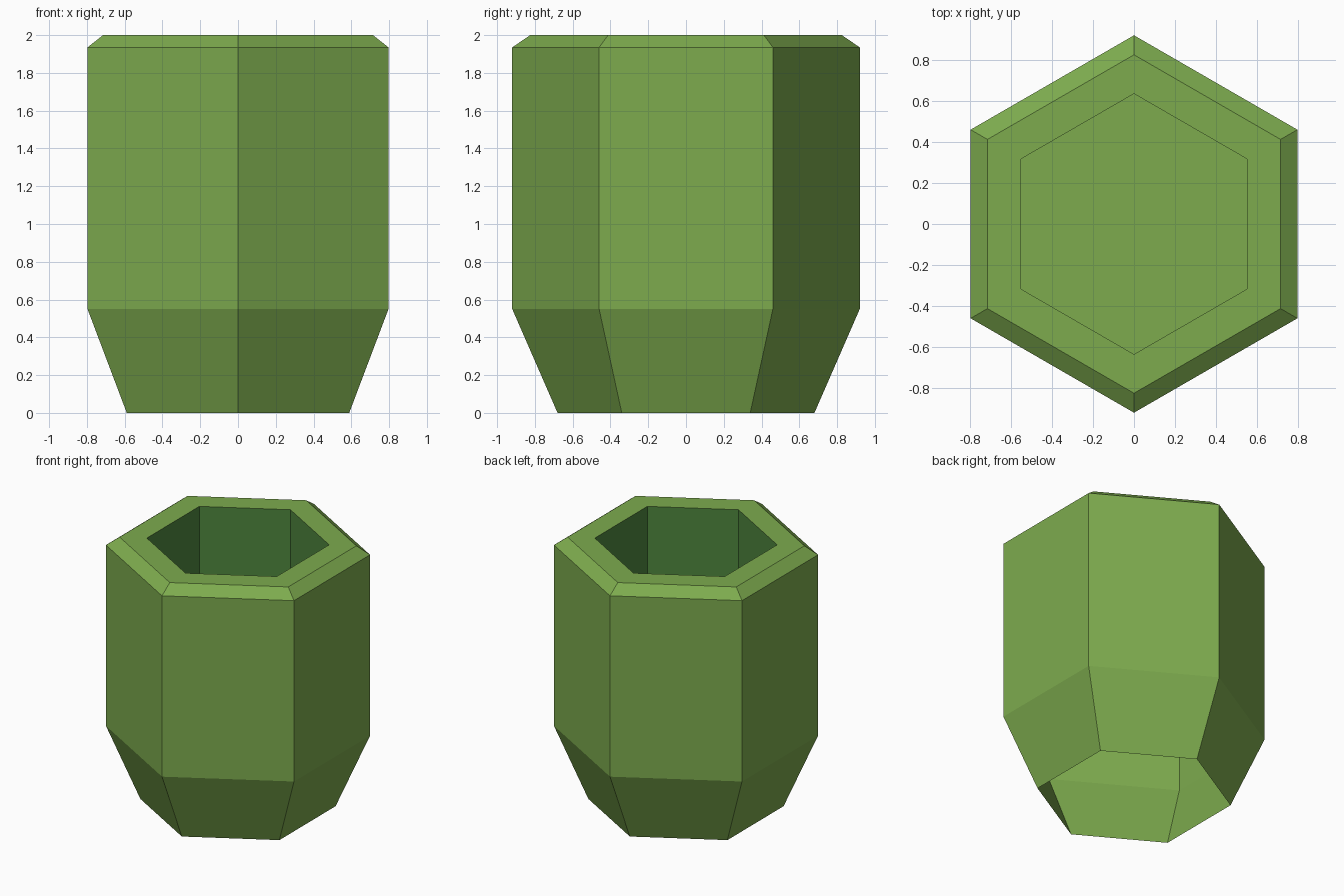
import bpy
import math

if "Cube" in bpy.data.objects:
    bpy.data.objects.remove(bpy.data.objects["Cube"])


def material(name, rgb):
    m = bpy.data.materials.new(name)
    m.diffuse_color = (*rgb, 1.0)
    m.use_nodes = True
    m.node_tree.nodes["Principled BSDF"].inputs["Base Color"].default_value = m.diffuse_color
    return m


leaf_green = material("leaf_green", (0.205, 0.407, 0.076))
deep_green = material("deep_green", (0.076, 0.238, 0.048))

SIDES = 6


def hex_sheet(name, profile, mat, cap=False):
    """Sweep a (radius, height) profile round six sides, with points on +y and -y."""
    verts = []
    for r, z in profile:
        for i in range(SIDES):
            a = math.radians(30 + 60 * i)
            verts.append((r * math.cos(a), r * math.sin(a), z))
    faces = []
    for k in range(len(profile) - 1):
        for i in range(SIDES):
            j = (i + 1) % SIDES
            a, b = k * SIDES, (k + 1) * SIDES
            faces.append((a + i, a + j, b + j, b + i))
    if cap:
        last = (len(profile) - 1) * SIDES
        faces.append(tuple(last + i for i in range(SIDES)))
    mesh = bpy.data.meshes.new(name)
    mesh.from_pydata(verts, [], faces)
    mesh.materials.append(mat)
    mesh.update()
    obj = bpy.data.objects.new(name, mesh)
    bpy.context.collection.objects.link(obj)
    return obj


FLOOR = 1.0
INNER = 0.635

# Outer shell, open underneath: tapered foot, straight body, bevel, flat rim
hex_sheet("outer_shell",
          [(0.68, 0), (0.92, 0.55), (0.92, 1.935), (0.825, 2.0), (INNER, 2.0)],
          leaf_green)

# Darker inner walls of the opening
hex_sheet("inner_wall", [(INNER, 2.0), (INNER, FLOOR)], deep_green)

# Floor of the opening
hex_sheet("inner_floor", [(INNER, FLOOR)], leaf_green, cap=True)
